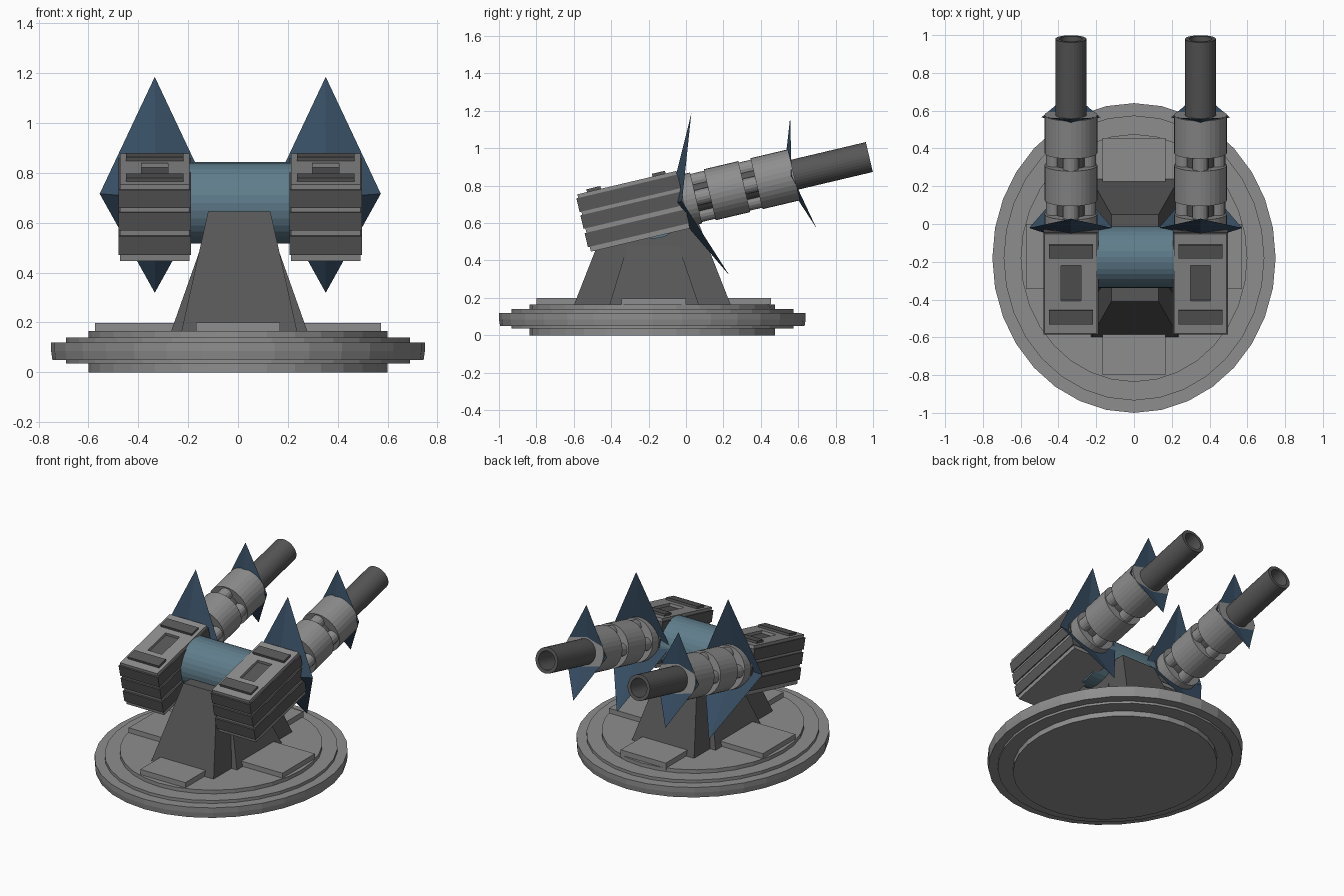
import bpy, bmesh, math
from mathutils import Matrix, Vector

if "Cube" in bpy.data.objects:
    bpy.data.objects.remove(bpy.data.objects["Cube"])


def material(name, rgb):
    m = bpy.data.materials.new(name)
    m.diffuse_color = (*rgb, 1)
    m.use_nodes = True
    m.node_tree.nodes["Principled BSDF"].inputs["Base Color"].default_value = m.diffuse_color
    return m


LIGHT = material("light_grey", (0.27, 0.27, 0.27))
DARK = material("dark_grey", (0.095, 0.095, 0.095))
TEAL = material("teal", (0.115, 0.205, 0.26))
BLUE = material("navy_blue", (0.04, 0.078, 0.13))


def finish(name, bm, mat, matrix=Matrix()):
    bmesh.ops.remove_doubles(bm, verts=bm.verts, dist=1e-5)
    bmesh.ops.recalc_face_normals(bm, faces=bm.faces)
    mesh = bpy.data.meshes.new(name)
    bm.to_mesh(mesh)
    bm.free()
    mesh.materials.append(mat)
    ob = bpy.data.objects.new(name, mesh)
    ob.matrix_world = matrix
    bpy.context.collection.objects.link(ob)
    return ob


def box(name, x, y, z, mat, matrix=Matrix(), top=None):
    """Box from three ranges; top = (x range, y range) tapers the upper face."""
    tx, ty = top or (x, y)
    bm = bmesh.new()
    rings = []
    for (xs, ys, h) in ((x, y, z[0]), (tx, ty, z[1])):
        rings.append([bm.verts.new((xs[i], ys[j], h)) for i, j in ((0, 0), (1, 0), (1, 1), (0, 1))])
    bm.faces.new(rings[0])
    bm.faces.new(rings[1])
    for i in range(4):
        k = (i + 1) % 4
        bm.faces.new((rings[0][i], rings[0][k], rings[1][k], rings[1][i]))
    return finish(name, bm, mat, matrix)


def lathe(name, profile, mat, matrix=Matrix(), sides=32, squash=1.0):
    """Revolve (radius, height) points that start and end on the z axis."""
    bm = bmesh.new()
    vs = [bm.verts.new((r, 0, h)) for r, h in profile]
    es = [bm.edges.new(p) for p in zip(vs, vs[1:])]
    bmesh.ops.spin(bm, geom=vs + es, cent=(0, 0, 0), axis=(0, 0, 1),
                   angle=math.tau, steps=sides, use_duplicate=False)
    for v in bm.verts:
        v.co.y *= squash
    return finish(name, bm, mat, matrix)


def rod(name, r, a, b, mat, matrix, sides=32):
    return lathe(name, [(0, a), (r, a), (r, b), (0, b)], mat, matrix, sides)


def fin(name, half_w, half_h, u_centre, u_side, u_tip, thick, matrix):
    """Swept diamond shell: a centre ridge point folded towards four tips."""
    bm = bmesh.new()
    rim = [bm.verts.new(c) for c in ((half_w, u_side, 0), (0, u_tip, half_h),
                                     (-half_w, u_side, 0), (0, u_tip, -half_h))]
    for u in (u_centre, u_centre + thick):
        c = bm.verts.new((0, u, 0))
        for i in range(4):
            bm.faces.new((rim[i], rim[(i + 1) % 4], c))
    return finish(name, bm, BLUE, matrix)


# Stepped oval base and the crossed pads on it
lathe("base_disc", [(0, 0), (0.60, 0), (0.60, 0.035), (0.69, 0.035), (0.69, 0.05),
                    (0.745, 0.05), (0.75, 0.085), (0.75, 0.12), (0.69, 0.12), (0.69, 0.14),
                    (0.60, 0.14), (0.60, 0.165), (0, 0.165)],
      LIGHT, Matrix.Translation((0, -0.18, 0)), 32, 1.093)
box("base_pad_long", (-0.168, 0.168), (-0.80, 0.455), (0.15, 0.20), LIGHT)
box("base_pad_wide", (-0.573, 0.573), (-0.345, 0.0), (0.15, 0.198), LIGHT)

# Pedestal: long tapered block crossed by a wider one
box("pedestal", (-0.228, 0.238), (-0.60, 0.24), (0.16, 0.645), DARK,
    top=((-0.12, 0.13), (-0.41, 0.05)))
box("pedestal_side_wedge", (-0.27, 0.28), (-0.41, 0.07), (0.16, 0.64), DARK,
    top=((-0.10, 0.11), (-0.265, -0.095)))

# Trunnion drum between the guns
PIVOT = Vector((0, -0.175, 0.68))
rod("trunnion_drum", 0.163, -0.23, 0.25, TEAL,
    Matrix.Translation(PIVOT) @ Matrix.Rotation(math.pi / 2, 4, 'Y'))

# Two guns, each built in a tilted frame (local y runs along the barrel)
for side, gx in (("left", -0.334), ("right", 0.352)):
    M = Matrix.Translation(PIVOT + Vector((gx, 0, 0))) @ Matrix.Rotation(math.radians(13.3), 4, 'X')
    A = M @ Matrix.Rotation(-math.pi / 2, 4, 'X')

    # Breech housing with three armour slabs
    w = 0.139
    box(side + "_breech_core", (-w, w), (-0.378, 0.165), (-0.15, 0.135), LIGHT, M)
    for i, (lo, hi) in enumerate(((0.070, 0.145), (-0.022, 0.052), (-0.123, -0.046))):
        box(f"{side}_breech_slab_{i}", (-0.146, 0.146), (-0.388, 0.168), (lo, hi), DARK, M)

    # Top cover frame around a recess, with two raised plates
    for i, (x, y) in enumerate((((-w, -0.053), (-0.378, 0.165)), ((0.053, w), (-0.378, 0.165)),
                                ((-0.053, 0.053), (-0.378, -0.20)), ((-0.053, 0.053), (-0.006, 0.165)))):
        box(f"{side}_cover_frame_{i}", x, y, (0.13, 0.165), LIGHT, M)
    box(side + "_recess_floor", (-0.053, 0.053), (-0.20, -0.006), (0.14, 0.147), DARK, M)
    for i, y in enumerate(((-0.325, -0.248), (0.035, 0.107))):
        box(f"{side}_cover_plate_{i}", (-0.116, 0.116), y, (0.16, 0.18), DARK, M)

    # Hollow barrel and its sleeves
    lathe(side + "_barrel", [(0, 0.12), (0.082, 0.12), (0.082, 1.187), (0.06, 1.187),
                             (0.06, 0.85), (0, 0.85)], DARK, A)
    for i, (a, b) in enumerate(((0.10, 0.235), (0.31, 0.50), (0.567, 0.773))):
        rod(f"{side}_sleeve_{i}", 0.14, a, b, LIGHT, A)
    # Four round spacers in each gap between sleeves
    for i, (a, b) in enumerate(((0.225, 0.32), (0.49, 0.575))):
        for k in range(4):
            t = k * math.pi / 2
            off = Matrix.Translation((0.09 * math.cos(t), 0.09 * math.sin(t), 0))
            rod(f"{side}_spacer_{i}_{k}", 0.042, a, b, LIGHT, A @ off, 16)

    # Diamond shield fins
    fin(side + "_rear_fin", 0.221, 0.445, 0.085, 0.158, 0.314, 0.05, M)
    fin(side + "_front_fin", 0.156, 0.304, 0.715, 0.76, 0.824, 0.035, M)
